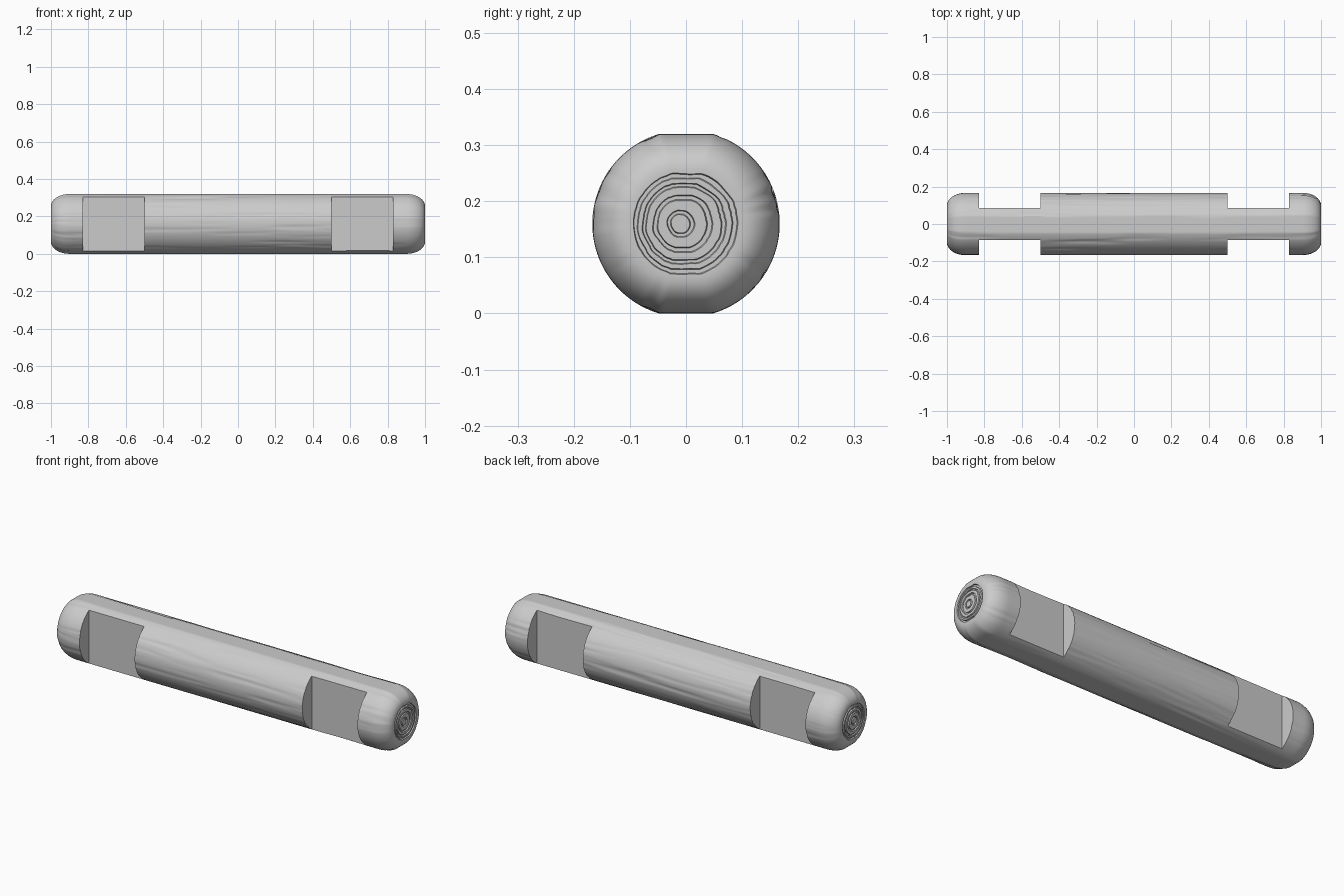
import bpy
import bmesh
from math import sin, cos, pi, tau
from mathutils import Vector, noise

if "Cube" in bpy.data.objects:
    bpy.data.objects.remove(bpy.data.objects["Cube"], do_unlink=True)

RADIUS, HALF_HEIGHT, SIDES = 0.167, 0.16, 160
END_SCALE, ROUND_START = 0.6, 0.9

# Plain wood colour
wood = bpy.data.materials.new("plain grey wood")
wood.use_nodes = True
colour = (0.6, 0.6, 0.6, 1)
wood.diffuse_color = colour
wood.node_tree.nodes["Principled BSDF"].inputs["Base Color"].default_value = colour


def grain(x, a):
    """Shallow furrows stretched along the log."""
    p = Vector((x * 1.6, cos(a) * 5, sin(a) * 5))
    n = noise.noise(p) + 0.6 * noise.noise(p * 2.3)
    return 0.0045 * max(0.0, n)


def section(x, scale):
    """Round cross-section with flat top and bottom."""
    points = []
    for i in range(SIDES):
        a = tau * (i + 0.5) / SIDES
        r = RADIUS - grain(x, a)
        z = max(-HALF_HEIGHT, min(HALF_HEIGHT, r * sin(a)))
        points.append(Vector((x, r * cos(a) * scale, z * scale)))
    return points


def end_rings(side):
    """Growth ring grooves from the rim towards the heart of the log."""
    rings = []
    for s, depth in ((0.56, 0), (0.55, 1), (0.51, 1), (0.50, 0), (0.45, 0),
                     (0.44, 1), (0.41, 1), (0.40, 0), (0.32, 0), (0.31, 1),
                     (0.27, 1), (0.26, 0), (0.15, 0), (0.14, 1), (0.11, 1),
                     (0.10, 0), (0.03, 0)):
        ring = section(side, s)
        for p in ring:
            wobble = noise.noise(Vector((p.y * 40, p.z * 40, side)))
            p.x = side * (1 - 0.006 * depth)
            p.y += -0.012 * (1 - s / END_SCALE) + 0.002 * wobble
            p.z += 0.002 * wobble
        rings.append(ring)
    return rings


# Log body: straight barrel, rounded shoulders, grooved ends
STEPS, BARREL = 10, 90
shoulder = []
for k in range(STEPS + 1):
    t = k / STEPS * pi / 2
    shoulder.append((ROUND_START + (1 - ROUND_START) * sin(t),
                     END_SCALE + (1 - END_SCALE) * cos(t)))
stations = end_rings(-1)[::-1]
stations += [section(-x, s) for x, s in shoulder[::-1]]
stations += [section(ROUND_START * (2 * k / BARREL - 1), 1) for k in range(1, BARREL)]
stations += [section(x, s) for x, s in shoulder]
stations += end_rings(1)

bm = bmesh.new()
loops = [[bm.verts.new(p + Vector((0, 0, HALF_HEIGHT))) for p in ring] for ring in stations]
for low, high in zip(loops, loops[1:]):
    for i in range(SIDES):
        j = (i + 1) % SIDES
        bm.faces.new((low[i], low[j], high[j], high[i]))
bm.faces.new(loops[0])
bm.faces.new(loops[-1])
bmesh.ops.recalc_face_normals(bm, faces=bm.faces)
mesh = bpy.data.meshes.new("notched_log")
bm.to_mesh(mesh)
bm.free()
mesh.materials.append(wood)
log = bpy.data.objects.new("notched_log", mesh)
bpy.context.collection.objects.link(log)

# Joint notches: one pair of flat-walled cuts near each end
bm = bmesh.new()
for sx in (-1, 1):
    for sy in (-1, 1):
        box = bmesh.ops.create_cube(bm, size=1)["verts"]
        bmesh.ops.scale(bm, verts=box, vec=(0.33, 0.2, 0.6))
        bmesh.ops.translate(bm, verts=box, vec=(sx * 0.665, sy * 0.185, HALF_HEIGHT))
cut_mesh = bpy.data.meshes.new("notch_cutter")
bm.to_mesh(cut_mesh)
bm.free()
cut_mesh.materials.append(wood)
cutter = bpy.data.objects.new("notch_cutter", cut_mesh)
bpy.context.collection.objects.link(cutter)
cutter.hide_render = True

notch = log.modifiers.new("notches", "BOOLEAN")
notch.operation = "DIFFERENCE"
notch.solver = "EXACT"
notch.object = cutter
bpy.ops.object.select_all(action="DESELECT")
log.select_set(True)
bpy.context.view_layer.objects.active = log
bpy.ops.object.modifier_apply(modifier=notch.name)
bpy.data.objects.remove(cutter, do_unlink=True)
bpy.ops.object.shade_smooth_by_angle(angle=pi / 6)
